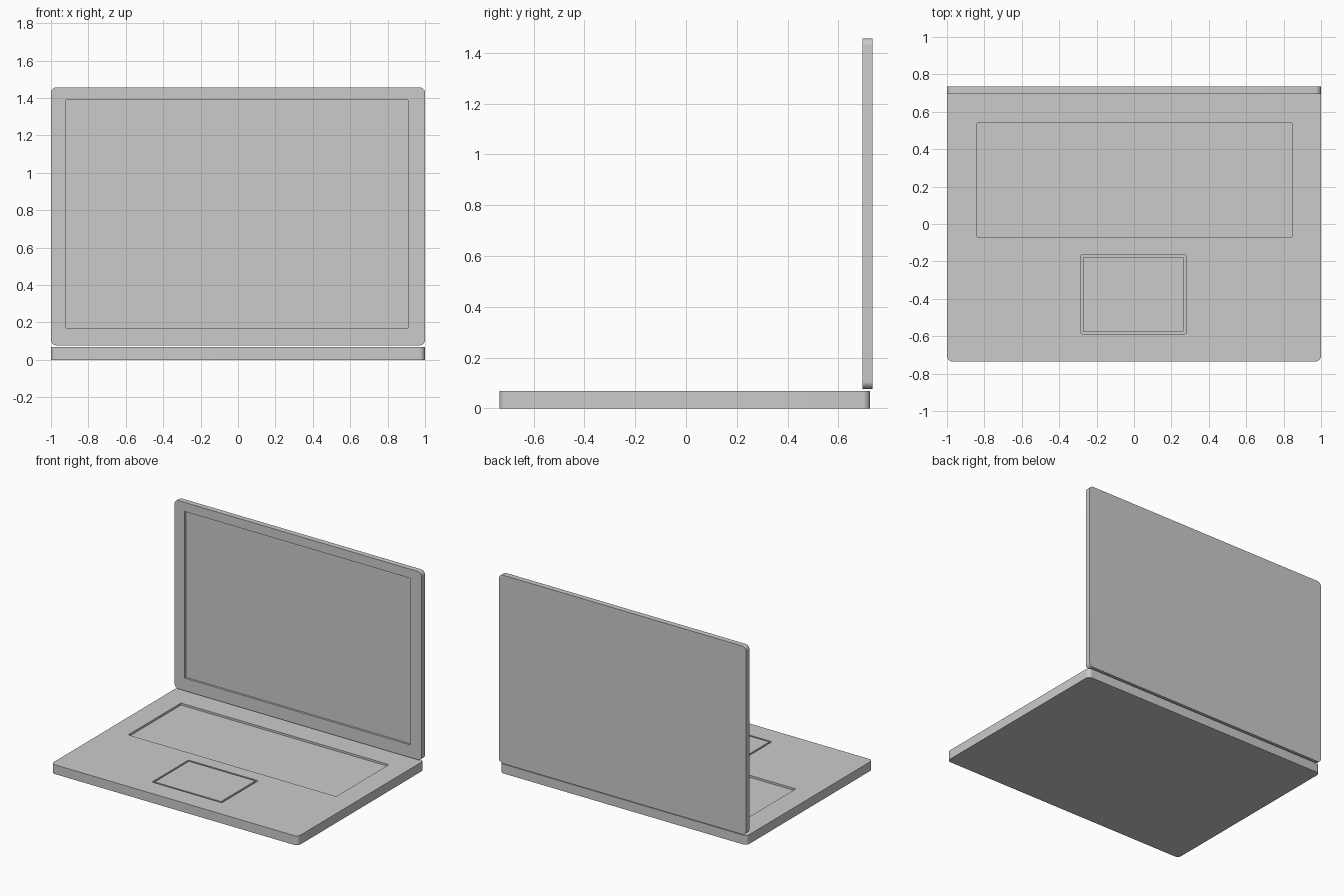
import bpy, bmesh, math

if "Cube" in bpy.data.objects:
    bpy.data.objects.remove(bpy.data.objects["Cube"])


def slab(name, u, v, w, radius=0.0, upright=False):
    """Rounded-rectangle slab: u along x, v across, w thickness.
    Flat slabs use (x, y, z); upright slabs use (x, z, y)."""
    bm = bmesh.new()
    pts = []
    corners = [(u[1], v[1]), (u[0], v[1]), (u[0], v[0]), (u[1], v[0])]
    for i, (cx, cy) in enumerate(corners):
        if radius == 0:
            pts.append((cx, cy))
            continue
        sx = -1 if cx == u[1] else 1
        sy = -1 if cy == v[1] else 1
        for k in range(9):
            a = math.radians(90 * i + 90 * k / 8)
            pts.append((cx + sx * radius + radius * math.cos(a),
                        cy + sy * radius + radius * math.sin(a)))
    def place(p, t):
        return (p[0], t, p[1]) if upright else (p[0], p[1], t)
    face = bm.faces.new([bm.verts.new(place(p, w[0])) for p in pts])
    top = bmesh.ops.extrude_face_region(bm, geom=[face])["geom"]
    for vert in (g for g in top if isinstance(g, bmesh.types.BMVert)):
        vert.co[1 if upright else 2] = w[1]
    bmesh.ops.recalc_face_normals(bm, faces=bm.faces)
    mesh = bpy.data.meshes.new(name)
    bm.to_mesh(mesh)
    bm.free()
    obj = bpy.data.objects.new(name, mesh)
    bpy.context.collection.objects.link(obj)
    return obj


def carve(obj, cutter):
    """Cut the shape out of obj, then discard the cutter."""
    mod = obj.modifiers.new("recess", "BOOLEAN")
    mod.operation = "DIFFERENCE"
    mod.solver = "EXACT"
    mod.object = cutter
    bpy.context.view_layer.objects.active = obj
    bpy.ops.object.modifier_apply(modifier=mod.name)
    bpy.data.objects.remove(cutter)


def smooth(obj):
    bpy.ops.object.select_all(action="DESELECT")
    obj.select_set(True)
    bpy.context.view_layer.objects.active = obj
    bpy.ops.object.shade_smooth_by_angle(angle=math.radians(30))


TOP = 0.068      # deck height
DEPTH = 0.015    # recess depth

# Base with keyboard well and touchpad well
base = slab("base", (-1, 1), (-0.735, 0.725), (0, TOP), 0.03)
carve(base, slab("keyboard_cutter", (-0.84, 0.845), (-0.07, 0.54),
                 (TOP - DEPTH, TOP + 0.1)))
carve(base, slab("touchpad_cutter", (-0.286, 0.28), (-0.587, -0.165),
                 (TOP - DEPTH, TOP + 0.1), 0.01))

# Touchpad plate, leaving a narrow groove around it
touchpad = slab("touchpad", (-0.273, 0.265), (-0.575, -0.178),
                (TOP - DEPTH, TOP))

# Lid with sunken screen
lid = slab("lid", (-1, 1), (0.077, 1.457), (0.695, 0.735), 0.03, upright=True)
carve(lid, slab("screen_cutter", (-0.92, 0.91), (0.17, 1.39),
                (0.6, 0.695 + DEPTH), upright=True))

for part in (base, touchpad, lid):
    smooth(part)
